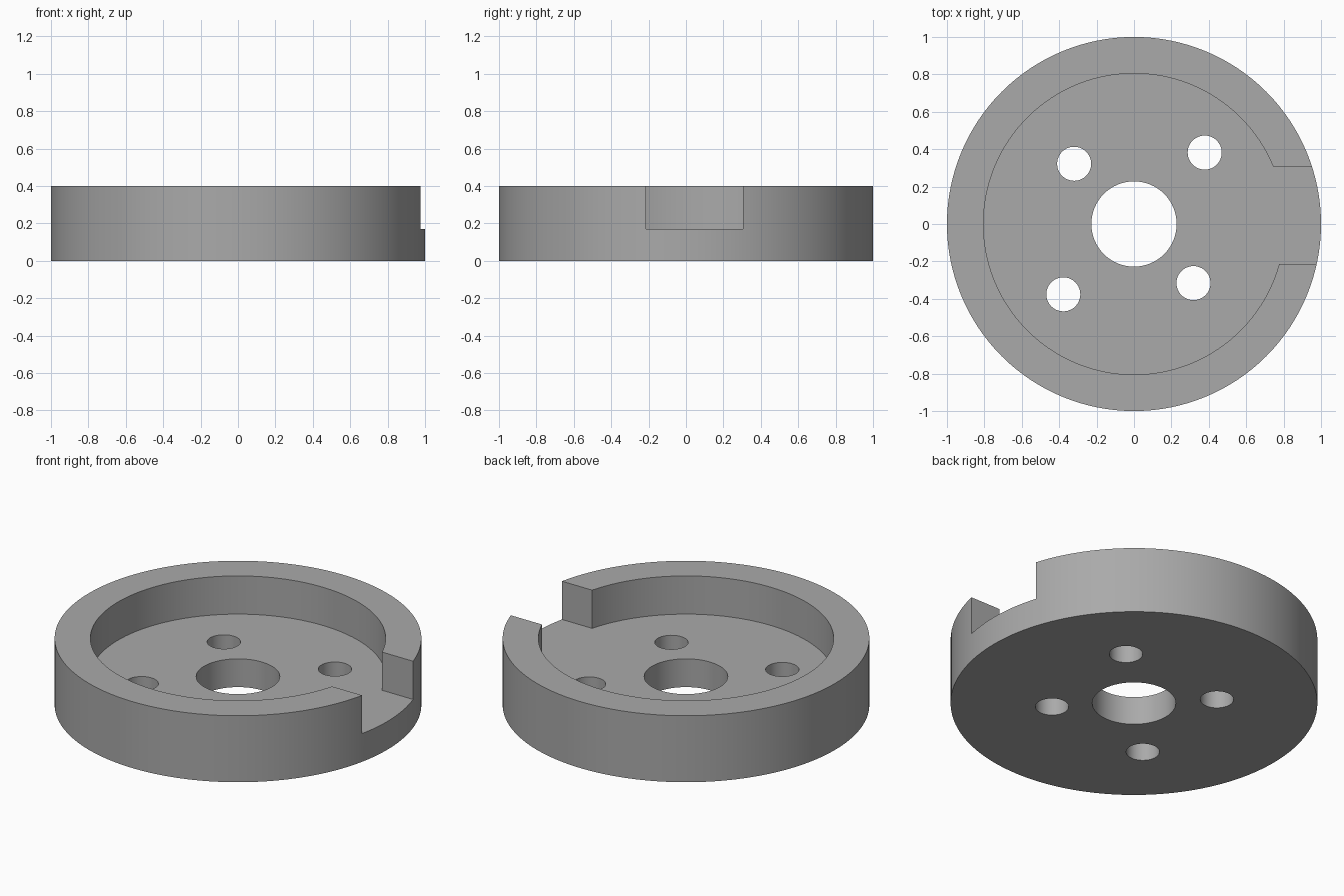
import bpy, bmesh
from math import sin, cos, asin, tau

if "Cube" in bpy.data.objects:
    bpy.data.objects.remove(bpy.data.objects["Cube"])

RADIUS, HEIGHT, FLOOR = 1.0, 0.4, 0.17
RECESS = 0.805
NOTCH_LOW, NOTCH_HIGH = -0.215, 0.305


def arc(radius, start, end, steps, cx=0.0, cy=0.0):
    return [(cx + radius * cos(start + (end - start) * i / steps),
             cy + radius * sin(start + (end - start) * i / steps))
            for i in range(steps + 1)]


def circle(radius, steps, cx=0.0, cy=0.0):
    return arc(radius, 0, tau, steps, cx, cy)[:-1]


def prism(name, outline, z0, z1):
    bm = bmesh.new()
    face = bm.faces.new([bm.verts.new((x, y, z0)) for x, y in outline])
    side = bmesh.ops.extrude_face_region(bm, geom=[face])["geom"]
    bmesh.ops.translate(bm, vec=(0, 0, z1 - z0),
                        verts=[v for v in side if isinstance(v, bmesh.types.BMVert)])
    bmesh.ops.recalc_face_normals(bm, faces=bm.faces)
    mesh = bpy.data.meshes.new(name)
    bm.to_mesh(mesh)
    bm.free()
    obj = bpy.data.objects.new(name, mesh)
    bpy.context.collection.objects.link(obj)
    return obj


# Round body
hub = prism("flanged_hub", circle(RADIUS, 128), 0, HEIGHT)
grey = bpy.data.materials.new("plain_grey")
grey.diffuse_color = (0.4, 0.4, 0.4, 1)
grey.use_nodes = True
grey.node_tree.nodes["Principled BSDF"].inputs["Base Color"].default_value = grey.diffuse_color
hub.data.materials.append(grey)

# Recess and rim notch share one floor, so they are one outline
outline = arc(RECESS, asin(NOTCH_HIGH / RECESS), tau + asin(NOTCH_LOW / RECESS), 112)
outline += [(1.2, NOTCH_LOW), (1.2, NOTCH_HIGH)]
cutters = [prism("recess_cutter", outline, FLOOR, 0.6)]

# Centre bore and four bolt holes
cutters.append(prism("bore_cutter", circle(0.228, 64), -0.2, 0.3))
for x, y in [(-0.32, 0.322), (0.378, 0.382), (0.318, -0.316), (-0.378, -0.376)]:
    cutters.append(prism("bolt_hole_cutter", circle(0.091, 48, x, y), -0.2, 0.3))

# Apply every cut, then discard the cutters
bpy.context.view_layer.objects.active = hub
hub.select_set(True)
for cutter in cutters:
    cutter.hide_render = True
    mod = hub.modifiers.new("cut", 'BOOLEAN')
    mod.operation, mod.solver, mod.object = 'DIFFERENCE', 'EXACT', cutter
    bpy.ops.object.modifier_apply(modifier=mod.name)
    bpy.data.objects.remove(cutter)

bpy.ops.object.shade_smooth_by_angle(angle=0.5)
